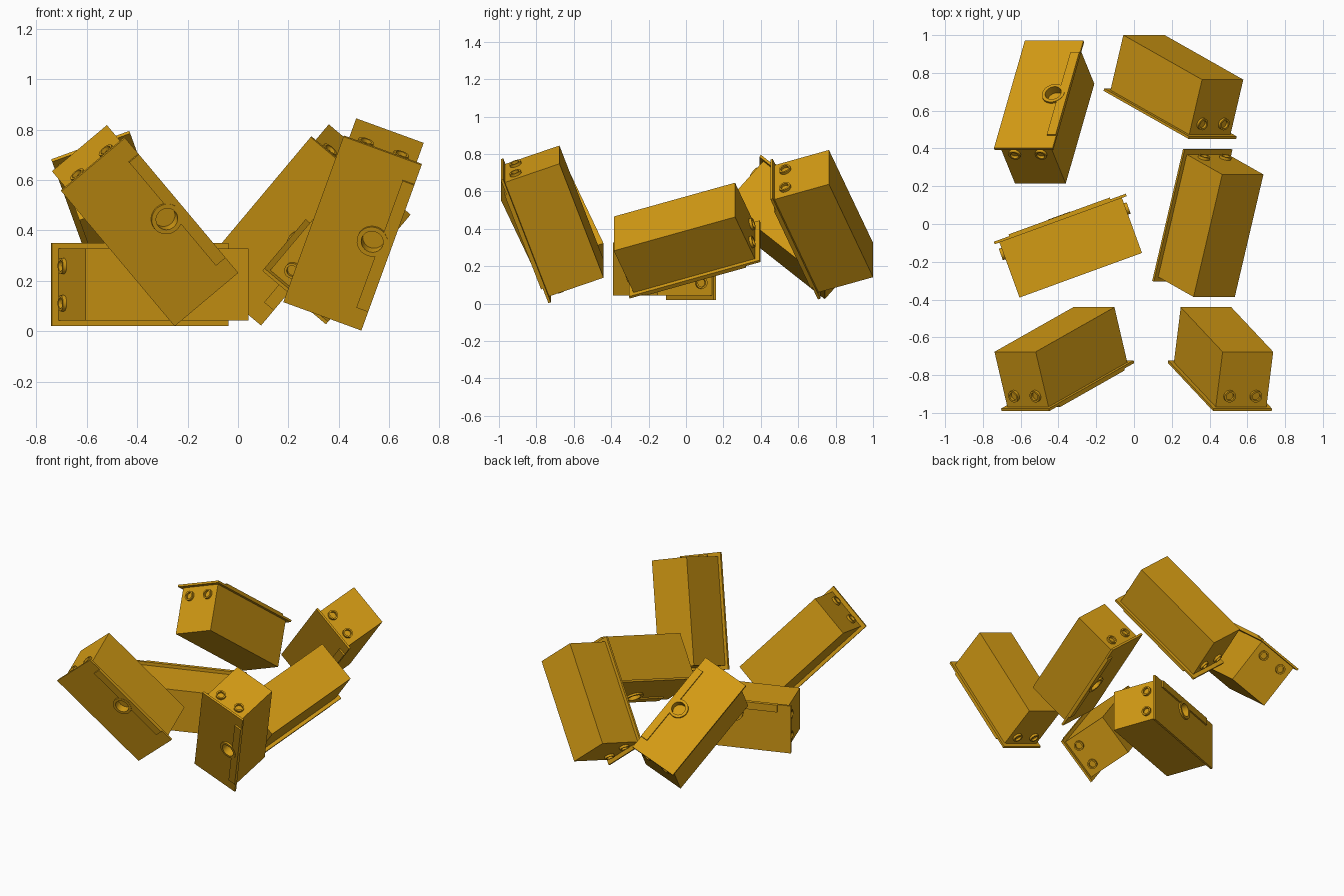
import bpy, bmesh, math
from mathutils import Matrix, Euler, Vector

if "Cube" in bpy.data.objects:
    bpy.data.objects.remove(bpy.data.objects["Cube"])

ochre = bpy.data.materials.new("ochre_paint")
ochre.diffuse_color = (0.65, 0.325, 0.007, 1)
ochre.use_nodes = True
ochre.node_tree.nodes["Principled BSDF"].inputs["Base Color"].default_value = ochre.diffuse_color

# Box dimensions: long side on z, lid faces -y, lid joint on y = 0
BODY_W, BODY_L, DEPTH = 0.285, 0.69, 0.31
LID_W, LID_L, LID_T = 0.33, 0.744, 0.014
STRIP_T = 0.01
HOLE_X, HOLE_R = 0.085, 0.044


def make(name, bm):
    mesh = bpy.data.meshes.new(name)
    bmesh.ops.recalc_face_normals(bm, faces=bm.faces)
    bm.to_mesh(mesh)
    bm.free()
    mesh.materials.append(ochre)
    ob = bpy.data.objects.new(name, mesh)
    bpy.context.collection.objects.link(ob)
    return ob


def block(name, lo, hi):
    lo, hi = Vector(lo), Vector(hi)
    bm = bmesh.new()
    bmesh.ops.create_cube(bm, size=1, matrix=Matrix.Translation((lo + hi) / 2)
                          @ Matrix.Diagonal((*(hi - lo), 1)))
    return make(name, bm)


def add_ring(bm, matrix, r_out, r_in, height, sides=32):
    """Square-section ring standing on the local xy plane."""
    profile = [(r_in, 0), (r_in, height), (r_out, height), (r_out, 0)]
    loops = []
    for i in range(sides):
        t = 2 * math.pi * i / sides
        loops.append([bm.verts.new(matrix @ Vector((r * math.cos(t), r * math.sin(t), h)))
                      for r, h in profile])
    for i in range(sides):
        p, q = loops[i], loops[(i + 1) % sides]
        for j in range(4):
            k = (j + 1) % 4
            bm.faces.new((p[j], q[j], q[k], p[k]))


def smooth(ob):
    bpy.ops.object.select_all(action='DESELECT')
    ob.select_set(True)
    bpy.context.view_layer.objects.active = ob
    bpy.ops.object.shade_smooth_by_angle(angle=math.radians(30))


# Body and overhanging lid
body = block("body", (-BODY_W / 2, 0, -BODY_L / 2), (BODY_W / 2, DEPTH, BODY_L / 2))
lid = block("lid", (-LID_W / 2, -LID_T, -LID_L / 2), (LID_W / 2, 0, LID_L / 2))

# Raised strip along one long lid edge
strip = block("edge_strip", (0.115, -LID_T - STRIP_T, -0.285), (LID_W / 2, -LID_T, 0.285))

# Round opening sunk through the lid
bm = bmesh.new()
face_out = Matrix.Rotation(math.pi / 2, 4, 'X')
bmesh.ops.create_cone(bm, cap_ends=True, segments=32, radius1=HOLE_R, radius2=HOLE_R, depth=0.08,
                      matrix=Matrix.Translation((HOLE_X, -0.015, 0)) @ face_out)
cutter = make("hole_cutter", bm)
cutter.hide_render = True
for ob in (body, lid, strip):
    mod = ob.modifiers.new("hole", 'BOOLEAN')
    mod.operation = 'DIFFERENCE'
    mod.solver = 'EXACT'
    mod.object = cutter
    bpy.context.view_layer.objects.active = ob
    bpy.ops.object.modifier_apply(modifier="hole")
    smooth(ob)
bpy.data.objects.remove(cutter)

# Rim around the opening
bm = bmesh.new()
add_ring(bm, Matrix.Translation((HOLE_X, -LID_T, 0)) @ face_out, 0.062, HOLE_R, STRIP_T + 0.002)
rim = make("hole_rim", bm)
smooth(rim)

# Two small rings on each end of the body
bm = bmesh.new()
for end in (1, -1):
    turn = Matrix.Rotation(0 if end > 0 else math.pi, 4, 'X')
    for x in (-0.074, 0.074):
        add_ring(bm, Matrix.Translation((x, 0.062, end * BODY_L / 2)) @ turn, 0.032, 0.022, 0.015, 24)
rings = make("end_rings", bm)
smooth(rings)

# Scattered boxes: lid centre, then tilt about x and y in degrees
PLACES = [
    ((0.456, -0.85, 0.392), 20, 20),
    ((-0.353, -0.85, 0.397), 20, -40),
    ((0.193, 0.591, 0.40), 20, 40),
    ((0.313, 0.044, 0.241), 110, 40),
    ((-0.501, 0.677, 0.504), -130, -20),
    ((-0.388, 0.02, 0.185), -160, -90),
]
parts = (body, lid, strip, rim, rings)
for n, (pos, rx, ry) in enumerate(PLACES):
    place = Matrix.Translation(pos) @ Euler((math.radians(rx), math.radians(ry), 0)).to_matrix().to_4x4()
    for part in parts:
        ob = part
        if n:
            ob = bpy.data.objects.new(f"{part.name}_{n + 1}", part.data)
            bpy.context.collection.objects.link(ob)
        ob.matrix_world = place
